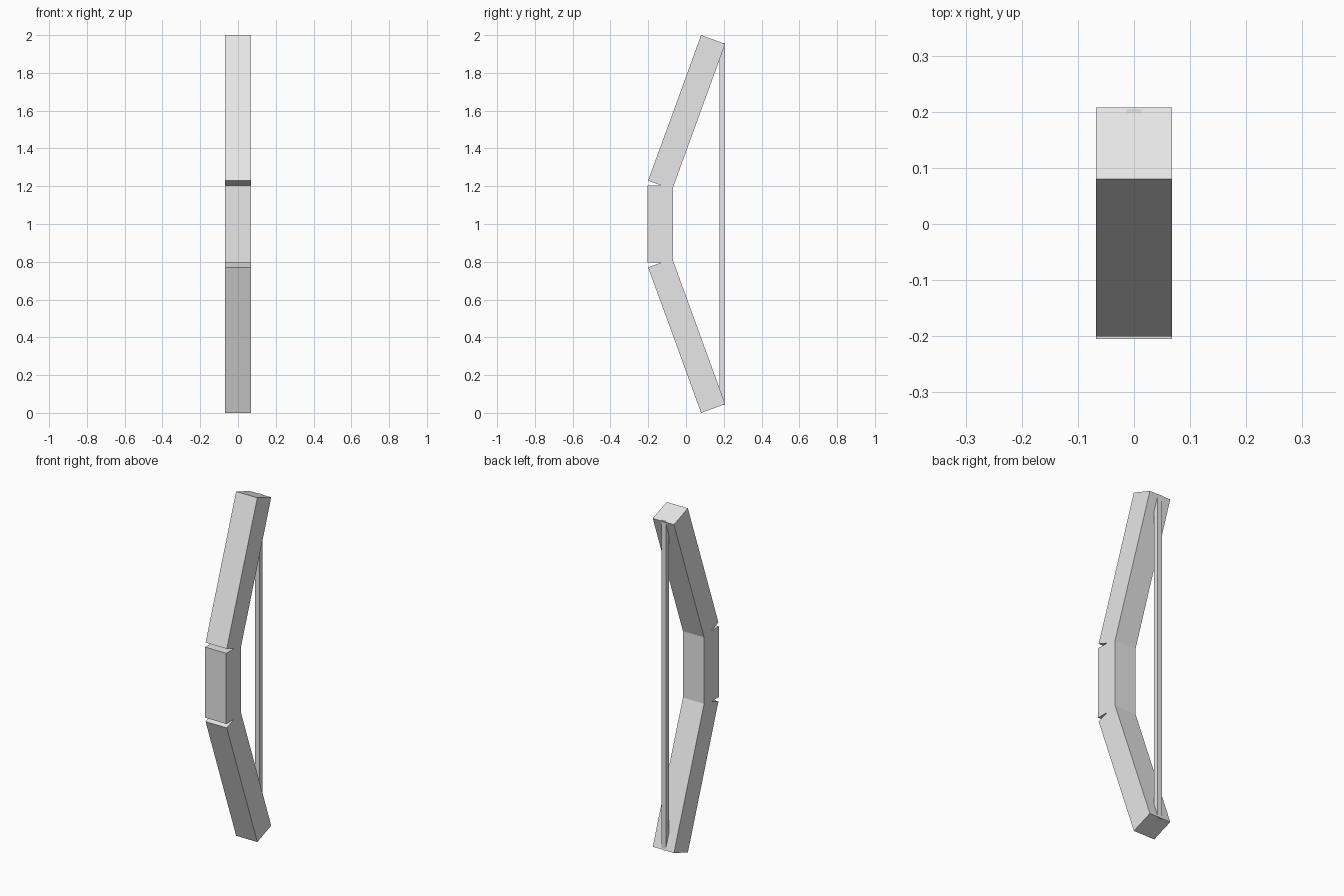
import bpy
from math import radians, sin, cos
from mathutils import Vector

if "Cube" in bpy.data.objects:
    bpy.data.objects.remove(bpy.data.objects["Cube"], do_unlink=True)

WIDTH = 0.136      # square section of the wooden parts
LIMB = 0.82        # limb length
TILT = radians(20)
MID = 1.0          # height of the mirror plane

# One plain grey for every part
grey = bpy.data.materials.new("light_grey")
grey.use_nodes = True
grey.diffuse_color = (0.8, 0.8, 0.8, 1)
grey.node_tree.nodes["Principled BSDF"].inputs["Base Color"].default_value = (0.8, 0.8, 0.8, 1)


def box(name, centre, size, tilt=0.0):
    bpy.ops.mesh.primitive_cube_add(size=1, location=centre)
    ob = bpy.context.object
    ob.name = name
    ob.scale = size
    ob.rotation_euler.x = tilt
    ob.data.materials.append(grey)
    return ob


# Upright grip in the middle
box("grip", (0, -0.137, MID), (WIDTH, WIDTH, 0.41))

# Two limbs leaning back from the grip, mirrored about its middle
along = Vector((0, sin(TILT), cos(TILT)))
across = Vector((0, cos(TILT), -sin(TILT)))
tip = Vector((0, 0.08, 2.0))
centre = tip - along * LIMB / 2 + across * WIDTH / 2
for name, side in (("upper_limb", 1), ("lower_limb", -1)):
    place = (0, centre.y, MID + side * (centre.z - MID))
    box(name, place, (WIDTH, WIDTH, LIMB), -side * TILT)

# Square string stretched between the limb tips
box("string", (0, 0.191, MID), (0.027, 0.028, 1.914))
